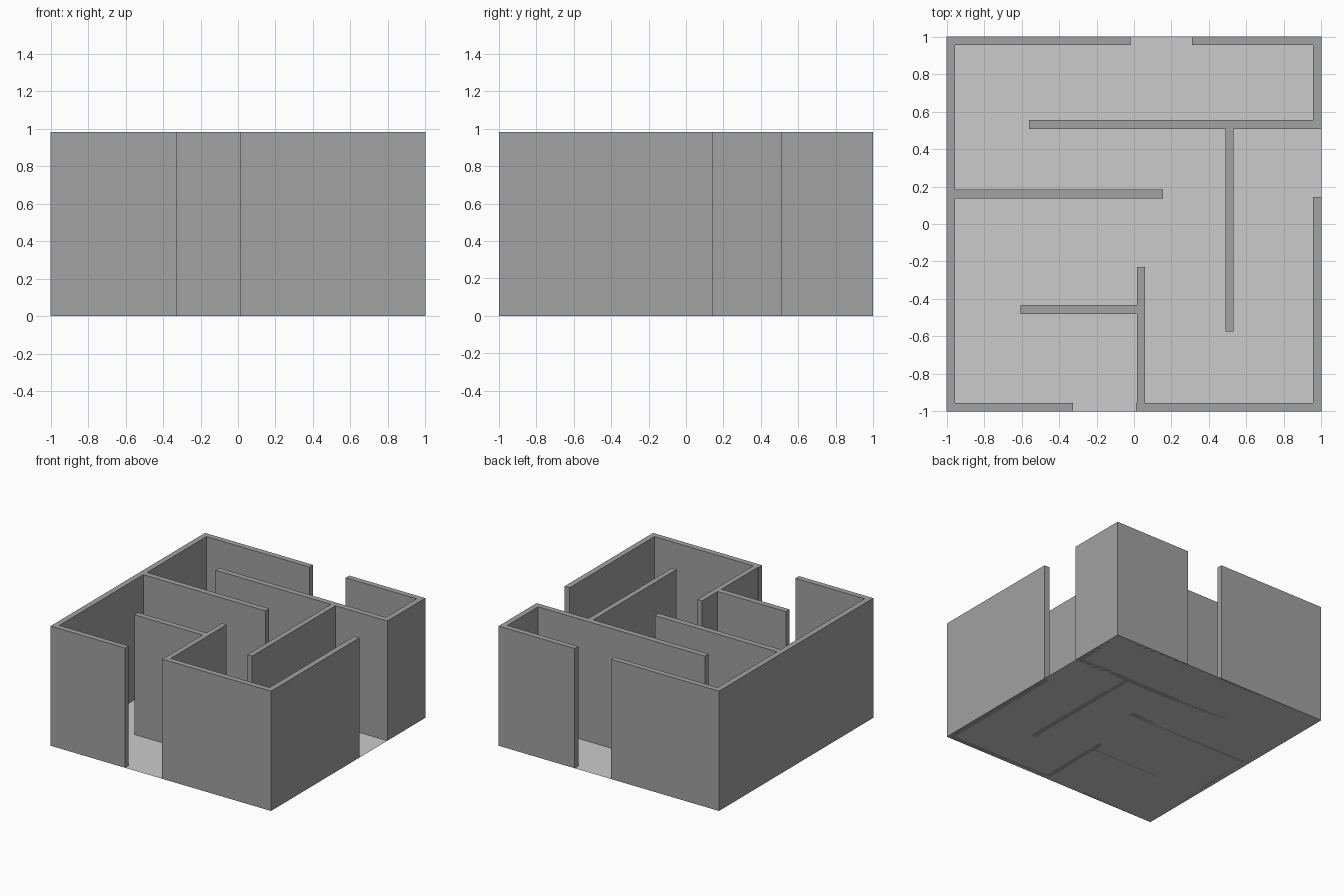
import bpy, bmesh

if "Cube" in bpy.data.objects:
    bpy.data.objects.remove(bpy.data.objects["Cube"])

HEIGHT = 0.983


def material(name, value):
    m = bpy.data.materials.new(name)
    m.diffuse_color = (value, value, value, 1)
    m.use_nodes = True
    m.node_tree.nodes["Principled BSDF"].inputs["Base Color"].default_value = m.diffuse_color
    return m


def plan(name, outline, height, mat=None):
    """Floor-plan outline (counter-clockwise), extruded upwards if height > 0."""
    bm = bmesh.new()
    face = bm.faces.new([bm.verts.new((x, y, 0)) for x, y in outline])
    if height:
        top = bmesh.ops.extrude_face_region(bm, geom=[face], use_keep_orig=True)["geom"]
        verts = [g for g in top if isinstance(g, bmesh.types.BMVert)]
        bmesh.ops.translate(bm, verts=verts, vec=(0, 0, height))
        bmesh.ops.recalc_face_normals(bm, faces=bm.faces)
    mesh = bpy.data.meshes.new(name)
    bm.to_mesh(mesh)
    bm.free()
    obj = bpy.data.objects.new(name, mesh)
    bpy.context.collection.objects.link(obj)
    if mat:
        mesh.materials.append(mat)
    return obj


wall_grey = material("wall_grey", 0.36)
I = 0.954  # inner face of the outer walls

# Floor sheet
plan("floor", [(-1, -1), (1, -1), (1, 1), (-1, 1)], 0)

# Left outer wall with front and back returns and one partition
plan("left_walls", [
    (-1, -1), (-0.325, -1), (-0.325, -I), (-I, -I),
    (-I, 0.135), (0.155, 0.135), (0.155, 0.183), (-I, 0.183),
    (-I, I), (-0.02, I), (-0.02, 1), (-1, 1)], HEIGHT, wall_grey)

# Back right corner with the T-shaped partition
plan("back_right_walls", [
    (0.31, I), (I, I), (I, 0.555), (-0.56, 0.555), (-0.56, 0.508),
    (0.487, 0.508), (0.487, -0.573), (0.53, -0.573), (0.53, 0.508),
    (1, 0.508), (1, 1), (0.31, 1)], HEIGHT, wall_grey)

# Front right corner with the branching partition
plan("front_right_walls", [
    (0.01, -1), (1, -1), (1, 0.145), (I, 0.145), (I, -I),
    (0.058, -I), (0.058, -0.23), (0.015, -0.23), (0.015, -0.433),
    (-0.605, -0.433), (-0.605, -0.48), (0.015, -0.48),
    (0.015, -I), (0.01, -I)], HEIGHT, wall_grey)
